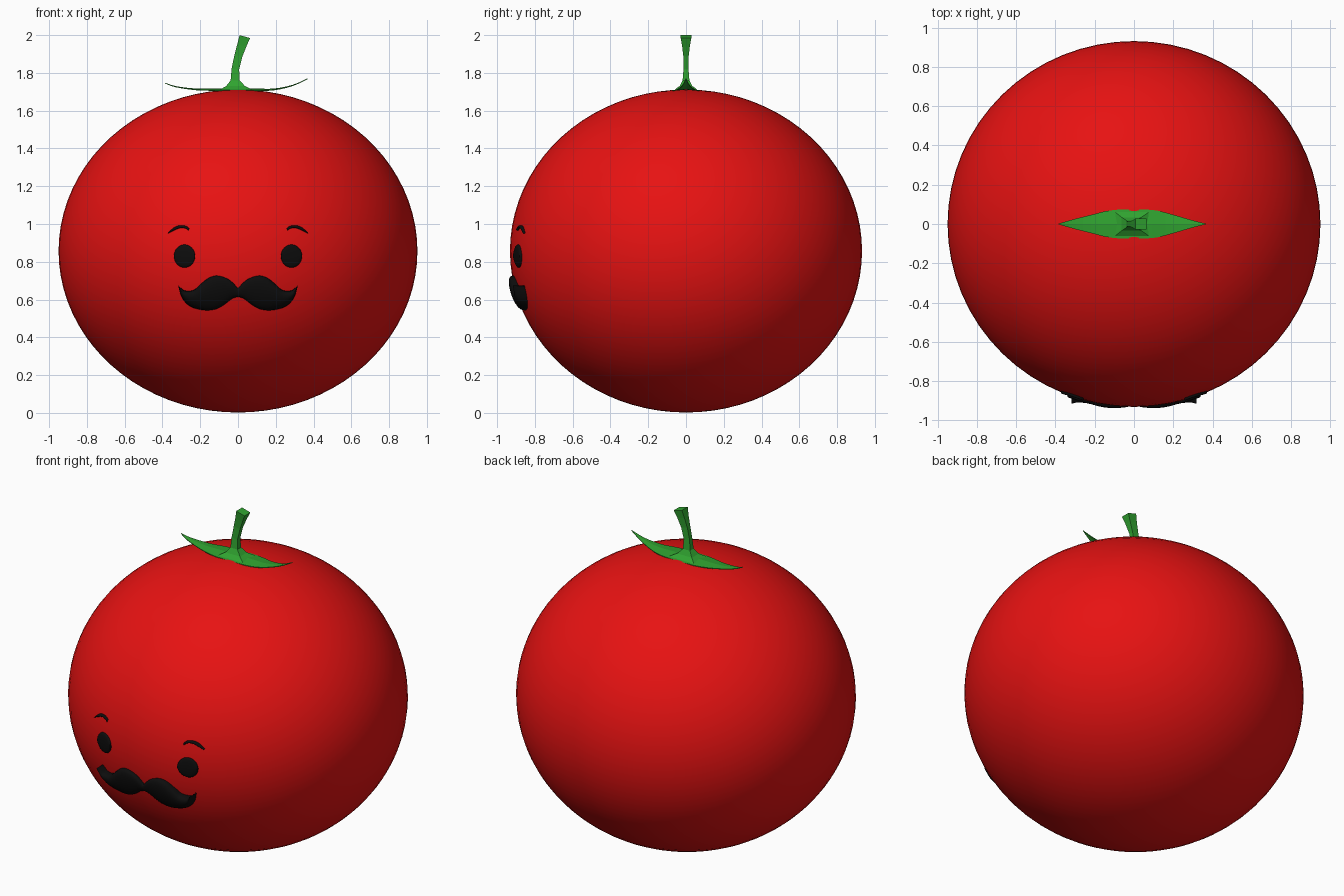
import bpy, bmesh, math
from mathutils import Vector

if "Cube" in bpy.data.objects:
    bpy.data.objects.remove(bpy.data.objects["Cube"])

RX, RY, RZ, CZ = 0.95, 0.932, 0.855, 0.857


def material(name, rgb):
    m = bpy.data.materials.new(name)
    m.use_nodes = True
    m.diffuse_color = (*rgb, 1)
    m.node_tree.nodes["Principled BSDF"].inputs["Base Color"].default_value = (*rgb, 1)
    return m


RED = material("tomato red", (0.8, 0.006, 0.006))
GREEN = material("stem green", (0.03, 0.37, 0.03))
BLACK = material("black", (0.004, 0.004, 0.004))


def finish(bm, name, mat, smooth_angle=None, mirror=False):
    bmesh.ops.recalc_face_normals(bm, faces=bm.faces)
    mesh = bpy.data.meshes.new(name)
    bm.to_mesh(mesh)
    bm.free()
    mesh.materials.append(mat)
    ob = bpy.data.objects.new(name, mesh)
    bpy.context.collection.objects.link(ob)
    if smooth_angle:
        bpy.ops.object.select_all(action='DESELECT')
        ob.select_set(True)
        bpy.context.view_layer.objects.active = ob
        bpy.ops.object.shade_smooth_by_angle(angle=math.radians(smooth_angle))
    if mirror:
        ob.modifiers.new("mirror", 'MIRROR')
    return ob


def loft(bm, rings, closed=True, caps=True):
    rows = [[bm.verts.new(p) for p in ring] for ring in rings]
    n = len(rows[0])
    for a, b in zip(rows, rows[1:]):
        for i in range(n if closed else n - 1):
            j = (i + 1) % n
            bm.faces.new((a[i], a[j], b[j], b[i]))
    if caps:
        bm.faces.new(rows[0])
        bm.faces.new(rows[-1])


def front_y(x, z):
    """Front of the body at a given x and z."""
    return -RY * math.sqrt(1 - (x / RX) ** 2 - ((z - CZ) / RZ) ** 2)


def resample(points, steps=4):
    """Smooth curve through the control points."""
    pts = [Vector(p) for p in points]
    out = []
    for i in range(len(pts) - 1):
        p0, p1, p2, p3 = pts[max(i - 1, 0)], pts[i], pts[i + 1], pts[min(i + 2, len(pts) - 1)]
        for s in range(steps):
            t = s / steps
            out.append(p1 + (p2 - p0) * t / 2 + (p0 * 2 - p1 * 5 + p2 * 4 - p3) * t * t / 2
                       + (p1 * 3 - p0 - p2 * 3 + p3) * t ** 3 / 2)
    return out + [pts[-1]]


def face_feature(name, pairs, depth, spread=0.0, arc=10):
    """Domed shape on the body, given by pairs of upper and lower outline points."""
    rings = []
    for xt, zt, xb, zb in pairs:
        ring = []
        for i in range(arc + 1):
            t = math.pi * i / arc
            k = (1 - math.cos(t)) / 2
            x, z = xt + (xb - xt) * k, zt + (zb - zt) * k
            bulge = (depth + spread * x) * math.sin(t) ** 0.7 if 0 < i < arc else 0
            ring.append((x, front_y(x, z) - bulge - 0.002, z))
        # back edge buried in the body
        ring += [(xb, front_y(xb, zb) + 0.02, zb), (xt, front_y(xt, zt) + 0.02, zt)]
        rings.append(ring)
    bm = bmesh.new()
    loft(bm, rings, caps=False)
    return finish(bm, name, BLACK, 50, True)


# Body
bm = bmesh.new()
bmesh.ops.create_uvsphere(bm, u_segments=64, v_segments=40, radius=1)
for v in bm.verts:
    v.co = (v.co.x * RX, v.co.y * RY, v.co.z * RZ + CZ)
finish(bm, "tomato_body", RED, 60)

# Eyes
eye = []
for i in range(17):
    a = math.pi * i / 16
    x, h = 0.283 - 0.056 * math.cos(a), 0.061 * math.sin(a)
    eye.append((x, 0.83 + h, x, 0.83 - h))
face_feature("eyes", eye, 0.01)

# Eyebrows
face_feature("eyebrows", resample([
    (0.258, 0.975, 0.262, 0.965), (0.272, 0.988, 0.276, 0.975), (0.30, 0.993, 0.30, 0.979),
    (0.335, 0.984, 0.33, 0.97), (0.372, 0.953, 0.37, 0.95)]), 0.01)

# Moustache
face_feature("moustache", resample([
    (0, 0.66, 0, 0.615), (0.04, 0.70, 0.03, 0.605), (0.08, 0.72, 0.07, 0.575),
    (0.12, 0.726, 0.11, 0.552), (0.16, 0.712, 0.155, 0.543), (0.20, 0.68, 0.20, 0.547),
    (0.235, 0.65, 0.25, 0.562), (0.28, 0.647, 0.285, 0.592), (0.30, 0.66, 0.305, 0.63),
    (0.318, 0.675, 0.316, 0.67)]), 0.018, 0.13)

# Two thin pointed leaves in one strip: x, half width, height
leaf = resample([(-0.385, 0.001, 1.748), (-0.33, 0.018, 1.73), (-0.22, 0.046, 1.717),
                 (-0.10, 0.072, 1.717), (0.09, 0.072, 1.717), (0.19, 0.05, 1.717),
                 (0.29, 0.021, 1.737), (0.368, 0.001, 1.771)], 3)
bm = bmesh.new()
loft(bm, [[(x, -w, z - 0.008 * (w / 0.072)), (x, 0, z), (x, w, z - 0.008 * (w / 0.072))]
          for x, w, z in leaf], closed=False, caps=False)
leaves = finish(bm, "leaves", GREEN)
leaves.modifiers.new("thickness", 'SOLIDIFY').thickness = 0.004

# Stem: centre x, height, half width, half depth, slope of the ring
stem = [(-0.01, 1.712, 0.085, 0.06, 0), (-0.013, 1.73, 0.05, 0.034, 0),
        (-0.015, 1.76, 0.024, 0.018, 0), (-0.014, 1.82, 0.02, 0.013, -0.1),
        (0.002, 1.89, 0.021, 0.014, -0.2), (0.02, 1.945, 0.024, 0.02, -0.25),
        (0.036, 1.992, 0.028, 0.028, -0.27)]
bm = bmesh.new()
loft(bm, [[(x + sx * w, sy * d, z + sx * w * slope)
           for sx, sy in ((-1, -1), (1, -1), (1, 1), (-1, 1))]
          for x, z, w, d, slope in stem])
finish(bm, "stem", GREEN)
